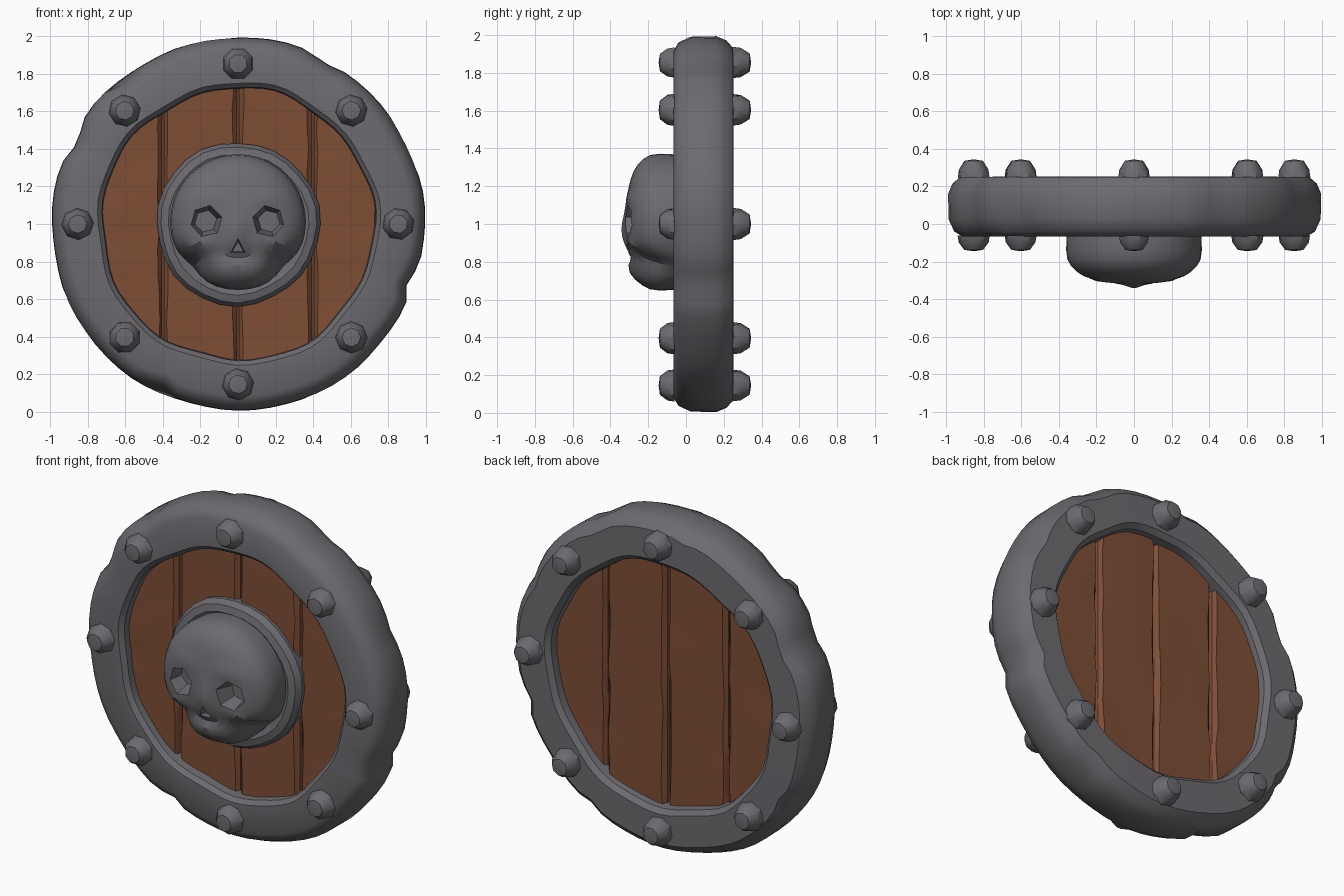
import bpy, bmesh, math, random
from math import sin, cos, pi, exp, radians

if "Cube" in bpy.data.objects:
    bpy.data.objects.remove(bpy.data.objects["Cube"])

random.seed(4)


def material(name, rgb):
    m = bpy.data.materials.new(name)
    m.diffuse_color = (*rgb, 1)
    m.use_nodes = True
    m.node_tree.nodes["Principled BSDF"].inputs["Base Color"].default_value = m.diffuse_color
    return m


METAL = material("dark iron", (0.150, 0.145, 0.160))
WOOD = material("brown wood", (0.210, 0.076, 0.036))


def finish(bm, name, mat, angle=35):
    bmesh.ops.remove_doubles(bm, verts=bm.verts, dist=1e-5)
    bmesh.ops.recalc_face_normals(bm, faces=bm.faces)
    me = bpy.data.meshes.new(name)
    bm.to_mesh(me)
    bm.free()
    me.materials.append(mat)
    ob = bpy.data.objects.new(name, me)
    bpy.context.collection.objects.link(ob)
    bpy.ops.object.select_all(action='DESELECT')
    ob.select_set(True)
    bpy.context.view_layer.objects.active = ob
    if angle:
        bpy.ops.object.shade_smooth_by_angle(angle=radians(angle))
    return ob


def lathe(name, prof, segs, cx=0, cz=1, closed=False, mat=METAL, deform=None, spin=0, angle=35):
    """Turn a (radius, y) profile about the y direction through (cx, cz)."""
    bm = bmesh.new()
    rows = []
    for i in range(segs):
        a = 2 * pi * i / segs + spin
        row = []
        for r, y in prof:
            if deform:
                r, y = deform(a, r, y)
            row.append(bm.verts.new((cx + r * cos(a), y, cz + r * sin(a))))
        rows.append(row)
    n = len(prof)
    for i in range(segs):
        p, q = rows[i], rows[(i + 1) % segs]
        for j in range(n if closed else n - 1):
            k = (j + 1) % n
            bm.faces.new((p[j], p[k], q[k], q[j]))
    return finish(bm, name, mat, angle)


# Iron rim with hammered dents: angle, width, depth, side (-1 front, 1 back, 0 both)
DENTS = [(153, 5, .035, 0), (128, 4, .03, -1), (-19, 4, .04, 0), (-116, 4, .035, -1),
         (62, 4, .02, 0), (-60, 4, .025, 1), (25, 5, .02, 1), (-150, 4, .025, 1), (100, 4, .02, 1)]


def rim_deform(a, r, y):
    wob = .004 * sin(5 * a + 1) + .003 * sin(11 * a)
    if r < .76:
        return r + 2 * wob, y
    if r > .9:
        d = math.degrees(a)
        for c, w, depth, side in DENTS:
            if side == 0 or (y - .09) * side > 0:
                off = (d - c + 180) % 360 - 180
                r -= depth * exp(-(off / w) ** 2)
        r += wob - .003
    return r, y


lathe("iron_rim", [(.722, .02), (.728, -.04), (.752, -.065), (.92, -.067), (.965, -.04),
                   (.995, .025), (.998, .16), (.975, .215), (.935, .25), (.755, .252),
                   (.728, .225), (.72, .17)], 72, closed=True, deform=rim_deform)

# Rim studs, eight on each face
for side, base, h in (("front", -.06, -.085), ("back", .245, .1)):
    for k in range(8):
        a = k * pi / 4
        lathe(f"{side}_stud_{k}", [(.086, base), (.08, base + h * .45), (.05, base + h * .92),
                                   (0, base + h)], 8, .855 * cos(a), 1 + .855 * sin(a),
              spin=random.random(), angle=40)

# Wooden planks, worn grids clipped to the circle
R = .765


def plank(name, x0, x1, front, back):
    bm = bmesh.new()
    ts = [0, .05, .35, .68, .95, 1]
    nz = 10
    sheets = []
    for y, s in ((front, 1), (back, -1)):
        grid = []
        for i, t in enumerate(ts):
            x = x0 + (x1 - x0) * t
            col = []
            for j in range(nz + 1):
                z = (2 * j / nz - 1) * math.sqrt(max(R * R - x * x, .01))
                edge = i in (0, len(ts) - 1)
                dip = .028 if edge else random.uniform(0, .009)
                jx = random.uniform(-.007, .007) if 0 < i < len(ts) - 1 else 0
                col.append(bm.verts.new((x + jx, y + s * dip, 1 + z)))
            grid.append(col)
        for i in range(len(ts) - 1):
            for j in range(nz):
                bm.faces.new((grid[i][j], grid[i + 1][j], grid[i + 1][j + 1], grid[i][j + 1]))
        sheets.append(grid)
    # side walls
    f, b = sheets
    m = len(ts) - 1
    loop = [(i, 0) for i in range(m)] + [(m, j) for j in range(nz)]
    loop += [(i, nz) for i in range(m, 0, -1)] + [(0, j) for j in range(nz, 0, -1)]
    for (i, j), (k, l) in zip(loop, loop[1:] + loop[:1]):
        bm.faces.new((f[i][j], f[k][l], b[k][l], b[i][j]))
    finish(bm, name, WOOD, 30)


edges = [-.755, -.4, 0, .4, .755]
for k in range(4):
    plank(f"plank_{k}", edges[k] + .006, edges[k + 1] - .006,
          -.005 + .008 * (k % 2), .195 - .008 * (k % 2))
lathe("plank_core", [(0, .05), (.75, .05), (.75, .14), (0, .14)], 40, mat=WOOD)

# Round boss plate behind the skull
lathe("boss_plate", [(0, .05), (.43, .05), (.436, -.02), (.415, -.055), (.375, -.066),
                     (.34, -.05), (0, -.05)], 28,
      deform=lambda a, r, y: (r * (1 + .012 * sin(3 * a + 1) + .008 * sin(7 * a)), y))


# Skull dome, pressed in beside the jaw and raised at cheeks, nose and chin
def bump(x, z, cx, cz, wx, wz):
    return exp(-((x - cx) / wx) ** 2 - ((z - cz) / wz) ** 2)


def skull_deform(a, r, y):
    x, z = r * cos(a), 1 + r * sin(a)
    if y < -.06:
        ax = abs(x)
        d = .13 * bump(ax, z, .28, .73, .09, .10)
        d -= .022 * bump(ax, z, .22, .87, .09, .05)
        d -= .02 * bump(x, z, 0, .95, .05, .09)
        d -= .02 * bump(x, z, 0, .73, .16, .06)
        d += .02 * bump(x, z, 0, .82, .2, .025)
        d -= .012 * bump(ax, z, .16, 1.13, .1, .03)
        y = min(-.055, y + d)
        pinch = bump(abs(cos(a)), sin(a), .72, -.7, .22, .25)
        r *= 1 - .07 * pinch
    return r, y


skull = lathe("skull", [(0, 0), (.352, 0), (.36, -.08), (.362, -.14), (.355, -.19), (.335, -.225),
                        (.305, -.255), (.27, -.277), (.23, -.292), (.19, -.302), (.15, -.310),
                        (.11, -.316), (.07, -.32), (.035, -.322), (0, -.323)],
              40, cz=1.01, deform=lambda a, r, y: skull_deform(a, r, y))


# Cut eye sockets and nose
def cut(name, cx, cz, segs, r0, r1, floor, spin):
    c = lathe(name, [(0, -.45), (r0, -.45), (r1, floor), (0, floor)], segs, cx, cz,
              spin=spin, angle=0)
    bpy.context.view_layer.objects.active = skull
    mod = skull.modifiers.new(name, 'BOOLEAN')
    mod.operation = 'DIFFERENCE'
    mod.solver = 'EXACT'
    mod.object = c
    bpy.ops.object.modifier_apply(modifier=mod.name)
    bpy.data.objects.remove(c)


cut("left_socket", -.172, 1.015, 6, .125, .06, -.21, .25)
cut("right_socket", .165, 1.015, 6, .125, .06, -.21, -.25)
cut("nose_hole", 0, .87, 3, .085, .035, -.275, pi / 2)
bpy.ops.object.select_all(action='DESELECT')
skull.select_set(True)
bpy.context.view_layer.objects.active = skull
bpy.ops.object.shade_smooth_by_angle(angle=radians(30))
